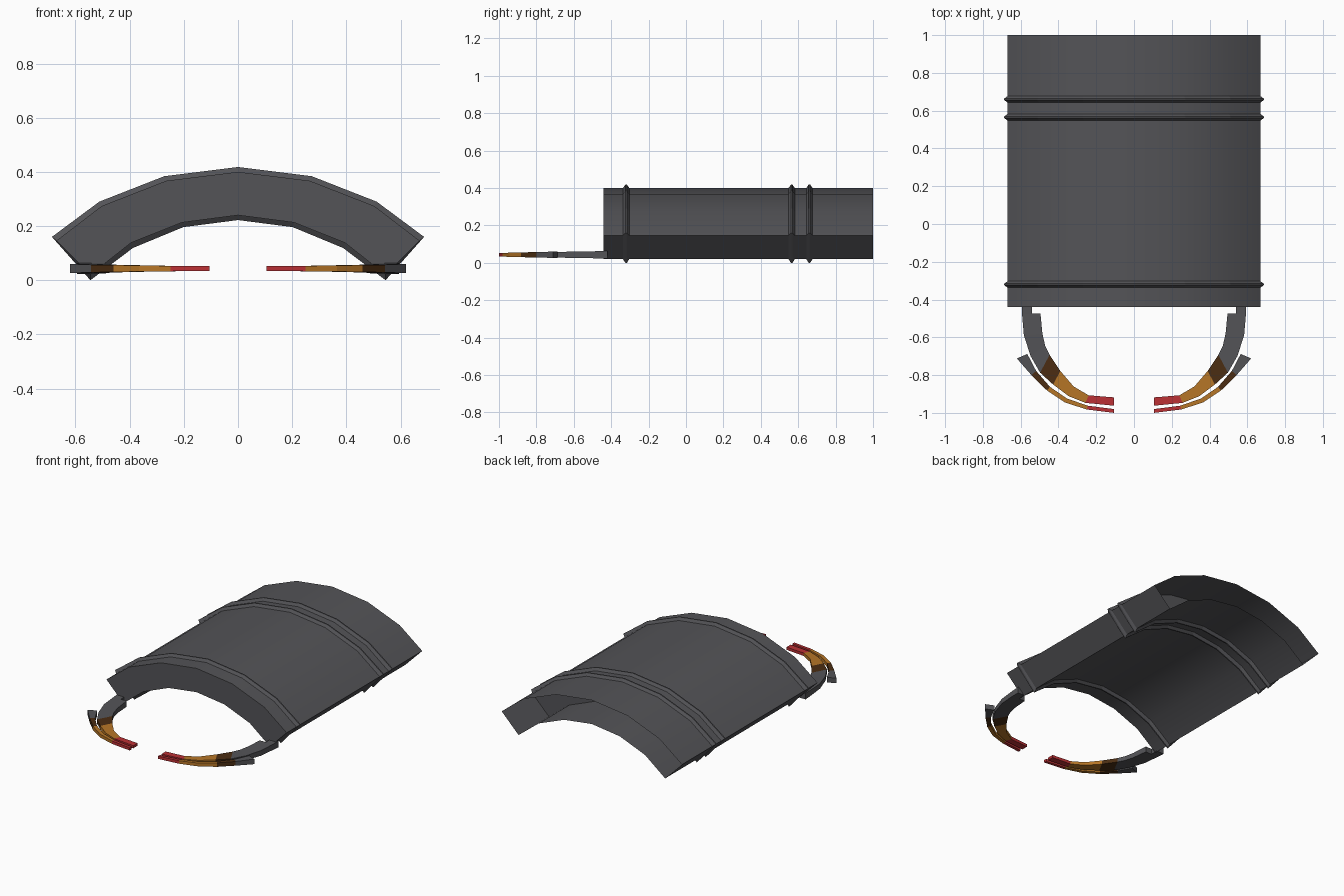
import bpy, bmesh, math

if "Cube" in bpy.data.objects:
    bpy.data.objects.remove(bpy.data.objects["Cube"])


def material(name, rgb):
    m = bpy.data.materials.new(name)
    m.diffuse_color = (*rgb, 1)
    m.use_nodes = True
    m.node_tree.nodes["Principled BSDF"].inputs["Base Color"].default_value = m.diffuse_color
    return m


GREY = material("dark grey", (0.088, 0.088, 0.096))
RED = material("red", (0.50, 0.03, 0.035))
AMBER = material("amber", (0.47, 0.18, 0.02))
BROWN = material("brown", (0.07, 0.026, 0.006))
MATS = [GREY, BROWN, AMBER, RED]


def loft(name, rings, cap_start=True, cap_end=True, seg_mats=None, smooth=False):
    """Skin closed rings of points into one mesh."""
    bm = bmesh.new()
    vr = [[bm.verts.new(p) for p in ring] for ring in rings]
    n = len(rings[0])
    for i in range(len(vr) - 1):
        for j in range(n):
            k = (j + 1) % n
            f = bm.faces.new((vr[i][j], vr[i][k], vr[i + 1][k], vr[i + 1][j]))
            if seg_mats:
                f.material_index = seg_mats[i]
    if cap_start:
        bm.faces.new(vr[0][::-1])
    if cap_end:
        f = bm.faces.new(vr[-1])
        if seg_mats:
            f.material_index = seg_mats[-1]
    bmesh.ops.recalc_face_normals(bm, faces=bm.faces[:])
    me = bpy.data.meshes.new(name)
    bm.to_mesh(me)
    bm.free()
    for m in (MATS if seg_mats else [GREY]):
        me.materials.append(m)
    ob = bpy.data.objects.new(name, me)
    bpy.context.collection.objects.link(ob)
    if smooth:
        bpy.ops.object.select_all(action='DESELECT')
        ob.select_set(True)
        bpy.context.view_layer.objects.active = ob
        bpy.ops.object.shade_smooth_by_angle(angle=math.radians(30))
    return ob


def arch(half_outer, half_inner):
    """Mirror half profiles (crown first) into a closed arch section."""
    outer = [(-x, z) for x, z in half_outer[:0:-1]] + half_outer
    inner = half_inner[::-1] + [(-x, z) for x, z in half_inner[1:]]
    return outer + inner


shell = arch([(0, 0.40), (0.265, 0.367), (0.503, 0.274), (0.67, 0.146)],
             [(0, 0.24), (0.207, 0.213), (0.395, 0.138), (0.545, 0.02)])
rib = arch([(0, 0.418), (0.272, 0.384), (0.512, 0.29), (0.687, 0.16)],
           [(0, 0.222), (0.202, 0.196), (0.388, 0.119), (0.545, 0.0)])


def at(section, y):
    return [(x, y, z) for x, z in section]


# Arched cover, open at the rear end
loft("arched_cover", [at(shell, -0.44), at(shell, 1.0)], cap_end=False, smooth=True)

# Raised ribs around the cover
for i, y in enumerate((-0.32, 0.565, 0.66)):
    loft(f"rib_{i + 1}", [at(shell, y - 0.017), at(rib, y - 0.004),
                          at(rib, y + 0.004), at(shell, y + 0.017)])

# Curved arms and lamp strips: inner x, inner y, outer x, outer y, half height
ARM = [(0.495, -0.475, 0.593, -0.475, 0.019),
       (0.485, -0.58, 0.583, -0.59, 0.017),
       (0.447, -0.693, 0.497, -0.787, 0.014),
       (0.39, -0.778, 0.428, -0.85, 0.013),
       (0.32, -0.86, 0.345, -0.912, 0.011),
       (0.24, -0.907, 0.257, -0.947, 0.010),
       (0.105, -0.918, 0.105, -0.962, 0.009)]
ARM.insert(2, (0.47, -0.645, 0.547, -0.70, 0.015))
ARM_MATS = [0, 0, 0, 1, 2, 2, 3]
STRIP = [(0.565, -0.688, 0.62, -0.712, 0.017),
         (0.518, -0.778, 0.543, -0.80, 0.014),
         (0.445, -0.862, 0.46, -0.882, 0.013),
         (0.355, -0.924, 0.365, -0.945, 0.011),
         (0.245, -0.962, 0.25, -0.982, 0.010),
         (0.105, -0.980, 0.105, -1.0, 0.009)]
STRIP_MATS = [0, 1, 2, 2, 3]
MID_Z = 0.043


def bar(name, side, stations, mats):
    rings = [[(side * a, b, MID_Z - h), (side * c, d, MID_Z - h),
              (side * c, d, MID_Z + h), (side * a, b, MID_Z + h)]
             for a, b, c, d, h in stations]
    loft(name, rings, seg_mats=mats)


for label, s in (("left", -1), ("right", 1)):
    bar(f"{label}_curved_arm", s, ARM, ARM_MATS)
    bar(f"{label}_outer_strip", s, STRIP, STRIP_MATS)
    # Narrow tab joining the arm to the cover
    bar(f"{label}_arm_tab", s, [(0.54, -0.42, 0.595, -0.42, 0.021),
                                (0.54, -0.475, 0.593, -0.475, 0.019)], [0])
